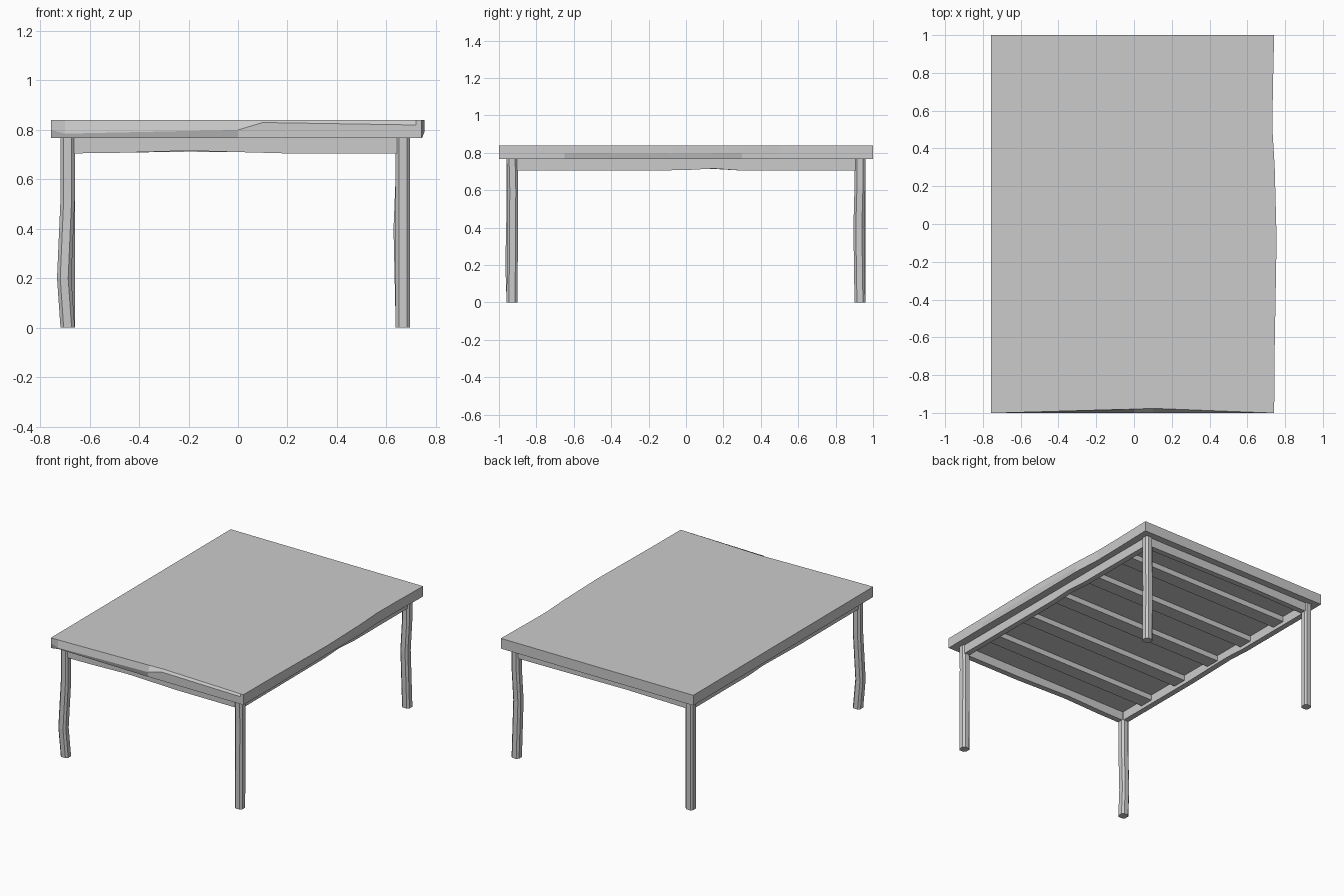
import bpy, bmesh

if "Cube" in bpy.data.objects:
    bpy.data.objects.remove(bpy.data.objects["Cube"])


def loft(name, rings):
    """Skin equal-length closed rings of points and cap both ends, flat shaded."""
    bm = bmesh.new()
    vs = [[bm.verts.new(p) for p in r] for r in rings]
    n = len(rings[0])
    for a, b in zip(vs, vs[1:]):
        for i in range(n):
            j = (i + 1) % n
            bm.faces.new((a[i], a[j], b[j], b[i]))
    bm.faces.new(vs[0])
    bm.faces.new(vs[-1])
    bmesh.ops.remove_doubles(bm, verts=bm.verts[:], dist=0.0001)
    bmesh.ops.recalc_face_normals(bm, faces=bm.faces[:])
    me = bpy.data.meshes.new(name)
    bm.to_mesh(me)
    bm.free()
    ob = bpy.data.objects.new(name, me)
    bpy.context.collection.objects.link(ob)
    return ob


# Worn table top: outline at half height, with nicked front and wavy right edge
# each entry: x, y, mid z, bottom shift (dx, dy), top shift in y
outline = [
    (-0.757, -1, 0.80, 0, 0, 0), (-0.70, -1, 0.785, 0, 0.015, 0),
    (0.0, -1, 0.80, 0, 0, 0.02), (0.10, -1, 0.83, 0, 0, 0.024),
    (0.72, -1, 0.82, 0, 0, 0), (0.742, -1, 0.80, 0, 0, 0),
    (0.745, -0.65, 0.80, 0, 0, 0), (0.755, -0.08, 0.795, -0.014, 0, 0),
    (0.745, 0.30, 0.80, 0, 0, 0), (0.733, 0.50, 0.80, 0, 0, 0),
    (0.735, 0.70, 0.80, 0, 0, 0), (0.742, 1, 0.80, 0, 0, 0),
    (-0.757, 1, 0.80, 0, 0, 0)]
loft("table_top", [
    [(x + dx, y + dy, 0.768) for x, y, z, dx, dy, t in outline],
    [(x, y, z) for x, y, z, dx, dy, t in outline],
    [(x, y + t, 0.84) for x, y, z, dx, dy, t in outline]])


# Legs: chamfered square posts, two of them with a kink
def leg(name, cx, cy, offsets):
    h, c = 0.029, 0.016
    prof = [(-h, -c), (-c, -h), (c, -h), (h, -c), (h, c), (c, h), (-c, h), (-h, c)]
    loft(name, [[(cx + dx + x, cy + dy + y, z) for x, y in prof]
                for z, dx, dy in offsets])


XL, XR, Y = -0.689, 0.667, 0.93
leg("front_left_leg", XL, -Y, [(0, 0, 0), (0.20, -0.014, -0.007), (0.52, 0, 0), (0.77, 0, 0)])
leg("front_right_leg", XR, -Y, [(0, 0, 0), (0.60, 0.0, 0.004), (0.77, 0, 0)])
leg("back_right_leg", XR, Y, [(0, 0, 0), (0.40, -0.009, -0.006), (0.62, 0, 0), (0.77, 0, 0)])
leg("back_left_leg", XL, Y, [(0, 0, 0), (0.77, 0, 0)])


# Aprons and slats: beams along one axis, lower edge height given per station
def beam(name, axis, centre, width, stations):
    rings = []
    for s, low in stations:
        ring = [(-width / 2, low), (width / 2, low), (width / 2, 0.77), (-width / 2, 0.77)]
        rings.append([(s, centre + w, z) if axis == "x" else (centre + w, s, z)
                      for w, z in ring])
    loft(name, rings)


beam("front_apron", "x", -Y, 0.04, [(XL, 0.705), (-0.5, 0.707), (-0.2, 0.716), (0.2, 0.705), (XR, 0.705)])
beam("back_apron", "x", Y, 0.04, [(XL, 0.705), (-0.2, 0.712), (XR, 0.705)])
beam("right_apron", "y", XR, 0.04, [(-Y, 0.705), (-0.02, 0.707), (0.15, 0.716), (0.3, 0.705), (Y, 0.705)])
beam("left_apron", "y", XL, 0.04, [(-Y, 0.705), (-0.25, 0.705), (0.15, 0.714), (0.3, 0.705), (Y, 0.705)])

for i in range(5):
    beam(f"slat_{i + 1}", "x", (i - 2) * 0.335, 0.1, [(XL, 0.73), (XR, 0.73)])
